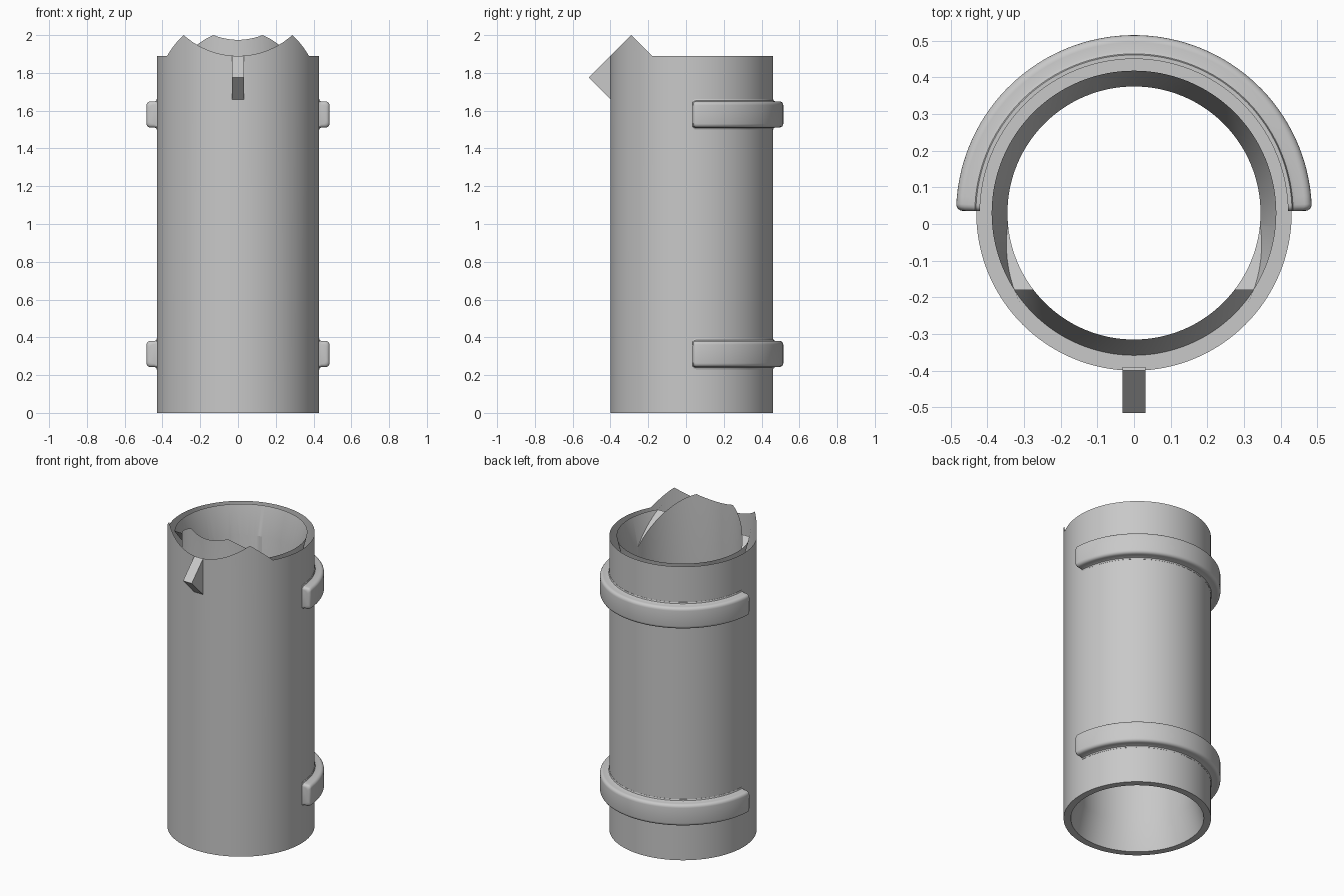
import bpy, bmesh, math
from mathutils import Vector

if "Cube" in bpy.data.objects:
    bpy.data.objects.remove(bpy.data.objects["Cube"], do_unlink=True)

CY = 0.03                    # tube axis offset in y
R_OUT, R_IN, R_MOUTH = 0.43, 0.345, 0.388
RIM, PEAK = 1.89, 2.0        # rim height and spout ridge height
RIDGE_Y = -0.29
SEGS = 128

grey = bpy.data.materials.new("plain_grey")
grey.use_nodes = True
colour = (0.58, 0.58, 0.58, 1)
grey.diffuse_color = colour
grey.node_tree.nodes["Principled BSDF"].inputs["Base Color"].default_value = colour


def finish(name, bm):
    bmesh.ops.recalc_face_normals(bm, faces=bm.faces)
    mesh = bpy.data.meshes.new(name)
    bm.to_mesh(mesh)
    bm.free()
    mesh.materials.append(grey)
    obj = bpy.data.objects.new(name, mesh)
    bpy.context.collection.objects.link(obj)
    return obj


def bridge(bm, rings, closed):
    """Skin a list of closed vertex loops."""
    loops = [[bm.verts.new(p) for p in ring] for ring in rings]
    pairs = list(zip(loops, loops[1:] + loops[:1])) if closed else list(zip(loops, loops[1:]))
    for a, b in pairs:
        for i in range(len(a)):
            j = (i + 1) % len(a)
            bm.faces.new((a[i], a[j], b[j], b[i]))
    if not closed:
        bm.faces.new(loops[0])
        bm.faces.new(loops[-1])


def polar(r, angle, z):
    return Vector((r * math.cos(angle), CY + r * math.sin(angle), z))


def circle(r, z):
    return [polar(r, math.tau * i / SEGS, z) for i in range(SEGS)]


def prism(name, outline, half_width):
    """Extrude a (y, z) outline across x."""
    bm = bmesh.new()
    bridge(bm, [[(x, y, z) for y, z in outline] for x in (-half_width, half_width)], False)
    return finish(name, bm)


def smooth(obj):
    bpy.ops.object.select_all(action="DESELECT")
    obj.select_set(True)
    bpy.context.view_layer.objects.active = obj
    bpy.ops.object.shade_smooth_by_angle(angle=math.radians(30))


# Tube wall, flared at the bottom and left tall for the spout
bm = bmesh.new()
bridge(bm, [circle(R_OUT, 0), circle(R_OUT, 2.1), circle(R_IN, 2.1),
            circle(R_IN, 0.18), circle(R_MOUTH, 0)], True)
tube = finish("tube_body", bm)

# Cutter that leaves the flat rim and the ridged spout
drop = PEAK - RIM
top_cutter = prism("top_cutter", [
    (-0.7, PEAK - 0.41), (RIDGE_Y, PEAK), (RIDGE_Y + drop, RIM),
    (0.7, RIM), (0.7, 2.4), (-0.7, 2.4)], 0.7)

# Funnel cutter for the mouth, kept behind the spout's sloping back plane
taper = (R_MOUTH - R_IN) / 0.18
bm = bmesh.new()
bridge(bm, [circle(R_IN - 0.05 * taper, RIM - 0.23),
            circle(R_MOUTH + 0.05 * taper, RIM + 0.05)], False)
cut = bmesh.ops.bisect_plane(
    bm, geom=bm.verts[:] + bm.edges[:] + bm.faces[:],
    plane_co=(0, RIDGE_Y, PEAK), plane_no=(0, 1, 1), clear_inner=True)
rim_edges = [e for e in cut["geom_cut"] if isinstance(e, bmesh.types.BMEdge)]
bmesh.ops.holes_fill(bm, edges=rim_edges)
mouth_cutter = finish("mouth_cutter", bm)

bpy.context.view_layer.objects.active = tube
for cutter in (mouth_cutter, top_cutter):
    cutter.hide_render = True
    mod = tube.modifiers.new(cutter.name, "BOOLEAN")
    mod.operation = "DIFFERENCE"
    mod.solver = "EXACT"
    mod.object = cutter
    bpy.ops.object.modifier_apply(modifier=mod.name)
    bpy.data.objects.remove(cutter, do_unlink=True)
smooth(tube)

# Small peg under the spout, flush with its front slope
prism("spout_peg", [(-0.515, 1.775), (-0.40, 1.89), (-0.39, 1.88),
                    (-0.39, 1.67), (-0.40, 1.66)], 0.031)


# Half-round bands on the back, with rounded edges, ends and a small foot fillet
def band_section(angle, z_mid, inset):
    r, h, rad = 0.485 - inset, 0.069 - inset, 0.02
    half = [(0.42, h + 0.012), (0.431, h + 0.012), (0.434, h + 0.004), (0.443, h)]
    for i in range(5):
        a = math.pi / 2 * (1 - i / 4)
        half.append((r - rad + rad * math.cos(a), h - rad + rad * math.sin(a)))
    full = half + [(pr, -pz) for pr, pz in reversed(half)]
    return [polar(pr, angle, z_mid + pz) for pr, pz in full]


def band(name, z_mid):
    rad, r = 0.018, 0.46
    ends = []
    for i in range(5):
        a = math.pi / 2 * i / 4
        ends.append((0.012 + rad * (1 - math.sin(a)) / r, rad * (1 - math.cos(a))))
    start = [(t, inset) for t, inset in reversed(ends)]
    first = ends[0][0]
    middle = [(first + (math.pi - 2 * first) * i / 64, 0) for i in range(1, 64)]
    stop = [(math.pi - t, inset) for t, inset in ends]
    bm = bmesh.new()
    bridge(bm, [band_section(t, z_mid, inset) for t, inset in start + middle + stop], False)
    smooth(finish(name, bm))


band("upper_band", 1.58)
band("lower_band", 0.312)
